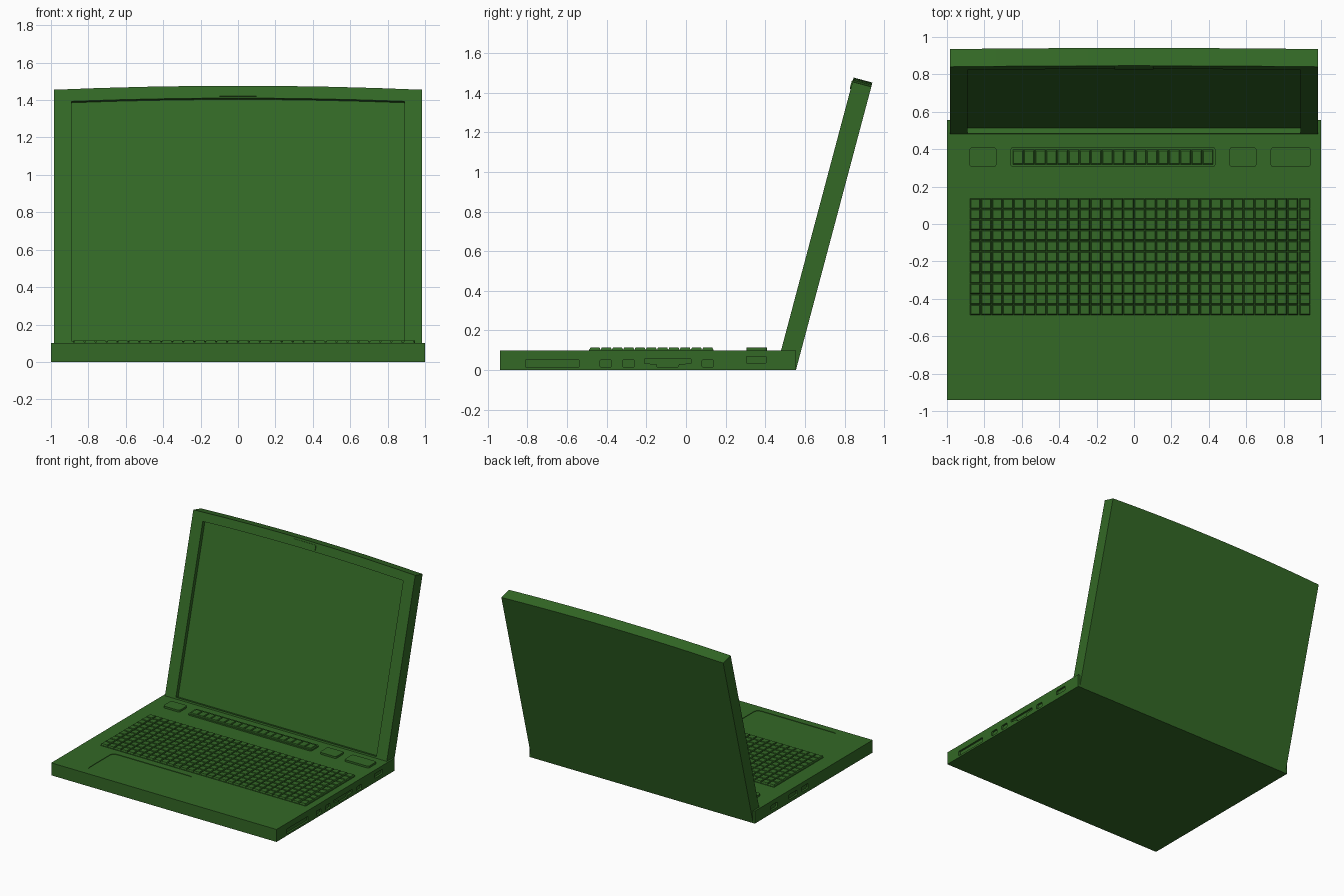
import bpy, bmesh, math
from mathutils import Matrix, Vector

cube = bpy.data.objects.get("Cube")
if cube:
    bpy.data.objects.remove(cube, do_unlink=True)

green = bpy.data.materials.new("dark_green")
green.use_nodes = True
GREEN = (0.033, 0.14, 0.019, 1)
green.diffuse_color = GREEN
green.node_tree.nodes["Principled BSDF"].inputs["Base Color"].default_value = GREEN

# Frames: flat top, side walls, tilted lid (origin on the lower front edge)
TOP = Matrix.Identity(4)
SIDE = Matrix(((0, 0, 1, 0), (1, 0, 0, 0), (0, 1, 0, 0), (0, 0, 0, 1)))
LID = Matrix.Translation((0, 0.46, 0.025)) @ Matrix.Rotation(math.radians(75.1), 4, 'X')


def finish(name, bm):
    bmesh.ops.recalc_face_normals(bm, faces=bm.faces)
    mesh = bpy.data.meshes.new(name)
    bm.to_mesh(mesh)
    bm.free()
    mesh.materials.append(green)
    ob = bpy.data.objects.new(name, mesh)
    bpy.context.collection.objects.link(ob)
    return ob


def prism(name, pts, frame, low, high):
    """Extrude a 2D outline between two depths of a frame."""
    bm = bmesh.new()
    rings = [[bm.verts.new(frame @ Vector((a, b, c))) for a, b in pts] for c in (low, high)]
    bm.faces.new(rings[0])
    bm.faces.new(rings[1])
    n = len(pts)
    for i in range(n):
        j = (i + 1) % n
        bm.faces.new((rings[0][i], rings[0][j], rings[1][j], rings[1][i]))
    return finish(name, bm)


def rounded(a0, a1, b0, b1, r, steps=3):
    """Outline of a rectangle with rounded corners."""
    pts = []
    corners = ((a1 - r, b1 - r), (a0 + r, b1 - r), (a0 + r, b0 + r), (a1 - r, b0 + r))
    for k, (ca, cb) in enumerate(corners):
        for s in range(steps + 1):
            t = (k + s / steps) * math.pi / 2
            pts.append((ca + r * math.cos(t), cb + r * math.sin(t)))
    return pts


def arched(half, low, top):
    """Outline with a gently bowed upper edge."""
    xs = [half * k / 4 for k in range(4, -5, -1)]
    return [(-half, low), (half, low)] + [(x, top - 0.0227 * x * x) for x in xs]


def cut(target, cutter):
    mod = target.modifiers.new("cut", 'BOOLEAN')
    mod.operation = 'DIFFERENCE'
    mod.solver = 'EXACT'
    mod.object = cutter
    bpy.context.view_layer.objects.active = target
    bpy.ops.object.modifier_apply(modifier=mod.name)
    bpy.data.objects.remove(cutter, do_unlink=True)


def key_grid(name, x0, x1, y0, y1, cols, rows, low, high):
    """Block of tapered keys in one mesh."""
    bm = bmesh.new()
    dx, dy = (x1 - x0) / cols, (y1 - y0) / rows
    for i in range(cols):
        for j in range(rows):
            centre = Vector((x0 + (i + 0.5) * dx, y0 + (j + 0.5) * dy, (low + high) / 2))
            key = bmesh.ops.create_cube(bm, size=1)["verts"]
            for v in key:
                w = 0.8 if v.co.z > 0 else 0.97
                v.co = centre + Vector((v.co.x * dx * w, v.co.y * dy * w, v.co.z * (high - low)))
    return finish(name, bm)


# Base with touchpad recess and side ports
base = prism("base", [(-1, -0.94), (1, -0.94), (1, 0.555), (-1, 0.555)], TOP, 0, 0.1)
cut(base, prism("pad_cutter", rounded(-0.73, -0.01, -0.885, -0.545, 0.04), TOP, 0.096, 0.2))

left_ports = [
    rounded(-0.81, -0.54, 0.015, 0.052, 0.005),
    rounded(-0.435, -0.375, 0.015, 0.052, 0.008),
    rounded(-0.32, -0.26, 0.015, 0.052, 0.008),
    [(-0.21, 0.055), (-0.21, 0.034), (-0.15, 0.03), (-0.145, 0.015),
     (-0.04, 0.015), (-0.035, 0.03), (0.025, 0.034), (0.025, 0.055)],
    rounded(0.08, 0.14, 0.015, 0.052, 0.008),
    rounded(0.305, 0.405, 0.035, 0.07, 0.006),
]
right_ports = [rounded(y, y + w, 0.025, 0.065, 0.008)
               for y, w in ((0.27, 0.08), (0.02, 0.1), (-0.12, 0.08))]
for outline in left_ports:
    cut(base, prism("port_cutter", outline, SIDE, 0.985, 1.1))
for outline in right_ports:
    cut(base, prism("port_cutter", outline, SIDE, -1.1, -0.985))

# Lid with recessed screen and camera plate
lid = prism("lid", arched(0.985, 0, 1.502), LID, -0.098, 0)
cut(lid, prism("screen_cutter", arched(0.89, 0.09, 1.434), LID, -0.03, 0.1))
prism("camera_plate", rounded(-0.105, 0.105, 1.443, 1.487, 0.01), LID, -0.002, 0.005)

# Keyboard
prism("keyboard_tray", rounded(-0.88, 0.945, -0.49, 0.14, 0.004), TOP, 0.098, 0.104)
key_grid("keys", -0.878, 0.878, -0.488, 0.138, 30, 11, 0.103, 0.115)
key_grid("side_keys", 0.884, 0.943, -0.488, 0.138, 1, 11, 0.103, 0.115)

# Button row behind the keyboard
for name, x0, x1 in (("power_button", -0.88, -0.735), ("media_button", 0.51, 0.655),
                     ("wide_button", 0.73, 0.945)):
    prism(name, rounded(x0, x1, 0.305, 0.41, 0.015), TOP, 0.098, 0.115)
prism("function_strip", rounded(-0.66, 0.435, 0.305, 0.41, 0.012), TOP, 0.098, 0.11)
key_grid("function_keys", -0.65, 0.425, 0.315, 0.4, 18, 1, 0.109, 0.115)
